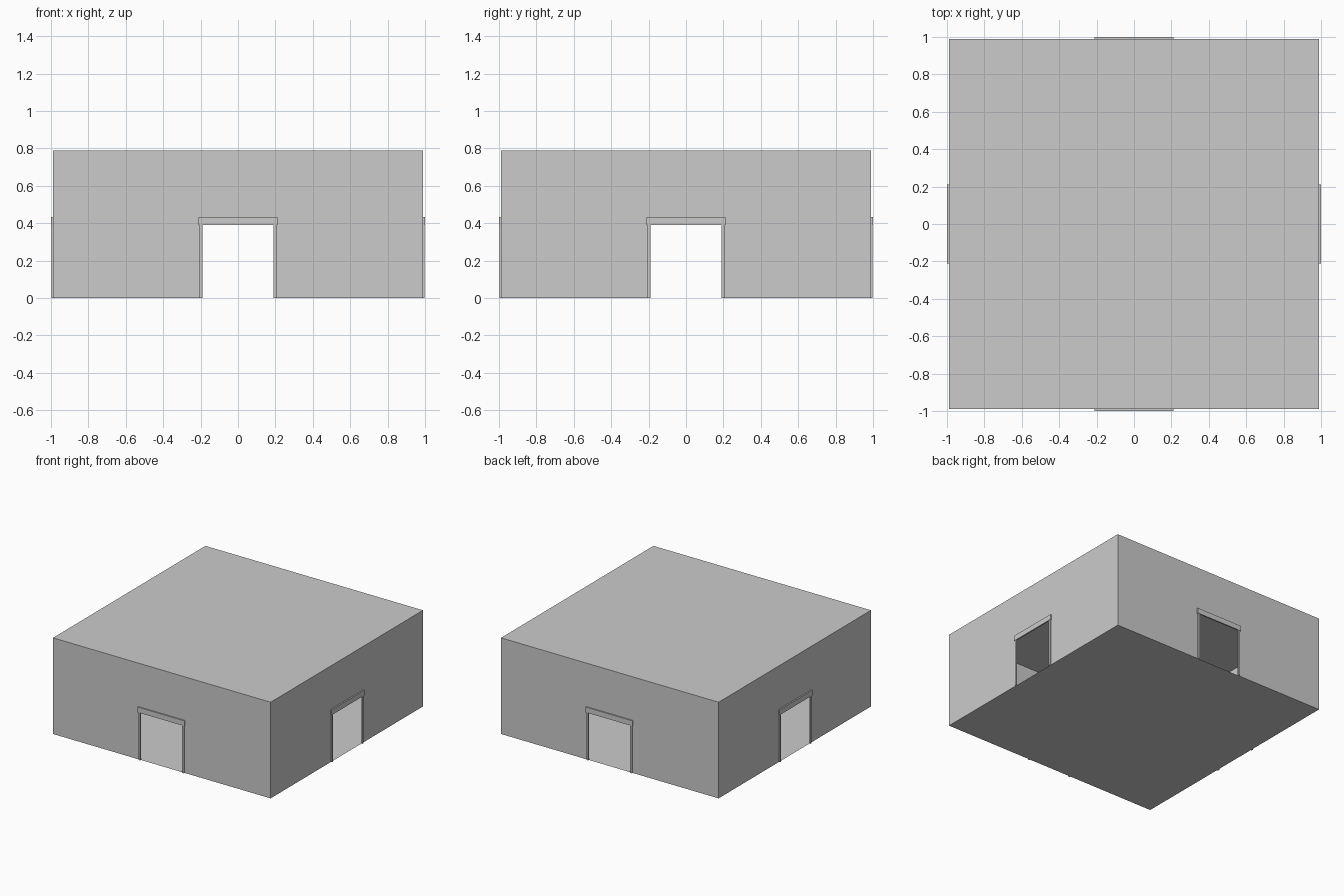
import bpy, bmesh
from math import pi
from mathutils import Matrix, Vector

if "Cube" in bpy.data.objects:
    bpy.data.objects.remove(bpy.data.objects["Cube"])

W, H = 0.989, 0.79          # half width and height of the room shell
DW, DH = 0.19, 0.39         # half width and height of each doorway
OUT = 1.0                   # outer face of the door trim


def finish(name, bm):
    mesh = bpy.data.meshes.new(name)
    bm.to_mesh(mesh)
    bm.free()
    obj = bpy.data.objects.new(name, mesh)
    bpy.context.collection.objects.link(obj)
    return obj


def box(name, lo, hi, turn):
    bm = bmesh.new()
    bmesh.ops.create_cube(bm, size=1)
    lo, hi = Vector(lo), Vector(hi)
    size, mid = hi - lo, (lo + hi) / 2
    bm.transform(turn @ Matrix.Translation(mid) @ Matrix.Diagonal((*size, 1)))
    return finish(name, bm)


# Thin room shell: floor, ceiling and four walls with a notch for the door
bm = bmesh.new()
wall = [(-W, 0), (-DW, 0), (-DW, DH), (DW, DH), (DW, 0), (W, 0), (W, H), (-W, H)]
for i in range(4):
    turn = Matrix.Rotation(i * pi / 2, 4, 'Z')
    bm.faces.new([bm.verts.new(turn @ Vector((x, -W, z))) for x, z in wall])
corners = [(-W, -W), (W, -W), (W, W), (-W, W)]
bm.faces.new([bm.verts.new((x, y, H)) for x, y in corners])
bm.faces.new([bm.verts.new((x, y, 0)) for x, y in reversed(corners)])
bmesh.ops.remove_doubles(bm, verts=bm.verts, dist=1e-5)
finish("room_shell", bm)

# Door trim on every side: two jambs and a slightly wider lintel
for i, side in enumerate(("front", "right", "back", "left")):
    turn = Matrix.Rotation(i * pi / 2, 4, 'Z')
    box(side + "_jamb_a", (-0.206, -0.998, 0), (-DW, -W, DH), turn)
    box(side + "_jamb_b", (DW, -0.998, 0), (0.206, -W, DH), turn)
    box(side + "_lintel", (-0.212, -OUT, DH), (0.212, -W, 0.433), turn)
